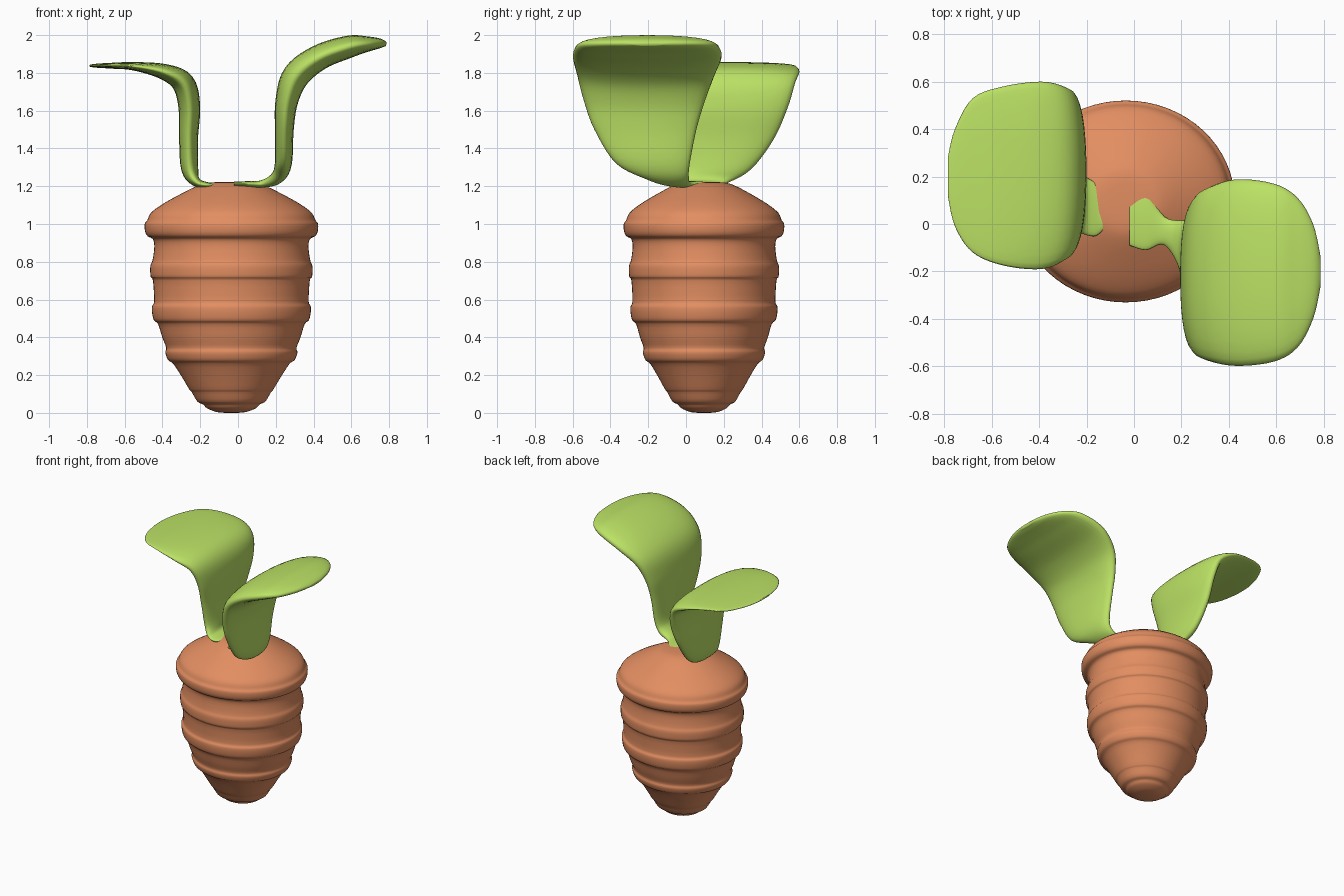
import bpy, bmesh, math
from mathutils import Vector


def material(name, color):
    m = bpy.data.materials.new(name)
    m.diffuse_color = color
    return m


def spline(pts, steps):
    """Catmull-Rom interpolation of a list of equal-length tuples."""
    out = []
    for i in range(len(pts) - 1):
        a, b, c, d = (Vector(pts[min(max(i + k, 0), len(pts) - 1)]) for k in (-1, 0, 1, 2))
        for j in range(steps):
            t = j / steps
            out.append(0.5 * (2 * b + (c - a) * t + (2 * a - 5 * b + 4 * c - d) * t * t
                              + (3 * b - a - 3 * c + d) * t ** 3))
    out.append(Vector(pts[-1]))
    return out


def loft(name, rings, mat):
    """Skin closed rings of points and cap both ends."""
    bm = bmesh.new()
    rows = [[bm.verts.new(p) for p in ring] for ring in rings]
    n = len(rows[0])
    for a, b in zip(rows, rows[1:]):
        for i in range(n):
            bm.faces.new((a[i], a[(i + 1) % n], b[(i + 1) % n], b[i]))
    bm.faces.new(rows[0])
    bm.faces.new(rows[-1])
    bmesh.ops.recalc_face_normals(bm, faces=bm.faces)
    for f in bm.faces:
        f.smooth = True
    me = bpy.data.meshes.new(name)
    bm.to_mesh(me)
    bm.free()
    me.materials.append(mat)
    ob = bpy.data.objects.new(name, me)
    bpy.context.collection.objects.link(ob)
    return ob


orange = material("root_orange", (0.76, 0.27, 0.12, 1))
green = material("leaf_green", (0.50, 0.76, 0.13, 1))

# Ribbed root: turned profile (radius, height), slightly narrower in y
profile = [
    (0.03, 0.0), (0.08, 0.005), (0.13, 0.025), (0.15, 0.045), (0.18, 0.06),
    (0.21, 0.11), (0.223, 0.125), (0.265, 0.195), (0.308, 0.26), (0.335, 0.28),
    (0.35, 0.32), (0.345, 0.345), (0.366, 0.40), (0.388, 0.47), (0.41, 0.49),
    (0.42, 0.53), (0.42, 0.565), (0.409, 0.59), (0.415, 0.70), (0.427, 0.72),
    (0.43, 0.76), (0.427, 0.785), (0.417, 0.81), (0.408, 0.88), (0.416, 0.92),
    (0.443, 0.935), (0.457, 0.96), (0.459, 1.0), (0.445, 1.02), (0.425, 1.06),
    (0.365, 1.105), (0.27, 1.158), (0.18, 1.202), (0.12, 1.219), (0.03, 1.222)]
SEG = 64
rings = [[(-0.035 + r * math.cos(k * math.tau / SEG),
           0.095 + 0.925 * r * math.sin(k * math.tau / SEG), z) for k in range(SEG)]
         for r, z in spline(profile, 3)]
loft("root_body", rings, orange)


def leaf(name, stations, side):
    """Stations: distance out, height, thickness, front y, back y."""
    path = spline(stations, 5)
    rings = []
    for i, (x, z, t, y0, y1) in enumerate(path):
        p, q = path[max(i - 1, 0)], path[min(i + 1, len(path) - 1)]
        tan = Vector((q[0] - p[0], q[1] - p[1])).normalized()
        ring = []
        for k in range(32):
            a = k * math.tau / 32
            c, s = math.cos(a), math.sin(a)
            w = math.copysign(abs(c) ** 0.9, c) * (y1 - y0) / 2
            h = math.copysign(abs(s) ** 0.9, s) * t / 2
            ring.append((side * (x - tan.y * h), side * ((y0 + y1) / 2 + w), z + tan.x * h))
        rings.append(ring)
    loft(name, rings, green)


# Two broad leaves that rise from the crown and fold outwards
leaf("right_leaf", [
    (-0.02, 1.212, 0.024, -0.09, 0.11), (0.05, 1.212, 0.03, -0.11, 0.13),
    (0.13, 1.213, 0.04, -0.09, 0.03), (0.205, 1.245, 0.07, -0.21, 0.015),
    (0.24, 1.32, 0.09, -0.37, 0.02), (0.245, 1.50, 0.10, -0.485, 0.055),
    (0.258, 1.65, 0.12, -0.54, 0.10), (0.308, 1.785, 0.145, -0.575, 0.15),
    (0.43, 1.882, 0.135, -0.598, 0.188), (0.59, 1.939, 0.118, -0.58, 0.17),
    (0.69, 1.953, 0.08, -0.52, 0.11), (0.755, 1.956, 0.05, -0.40, 0.0),
    (0.785, 1.952, 0.02, -0.27, -0.13)], 1)
leaf("left_leaf", [
    (0.11, 1.208, 0.02, -0.11, 0.0), (0.16, 1.206, 0.03, -0.17, 0.05),
    (0.22, 1.222, 0.05, -0.22, 0.04), (0.255, 1.29, 0.09, -0.345, 0.02),
    (0.262, 1.45, 0.10, -0.465, 0.05), (0.258, 1.62, 0.115, -0.54, 0.10),
    (0.29, 1.745, 0.12, -0.577, 0.15), (0.39, 1.805, 0.085, -0.60, 0.19),
    (0.55, 1.835, 0.045, -0.58, 0.175), (0.68, 1.838, 0.03, -0.53, 0.12),
    (0.755, 1.838, 0.02, -0.40, 0.01), (0.785, 1.838, 0.01, -0.28, -0.12)], -1)
